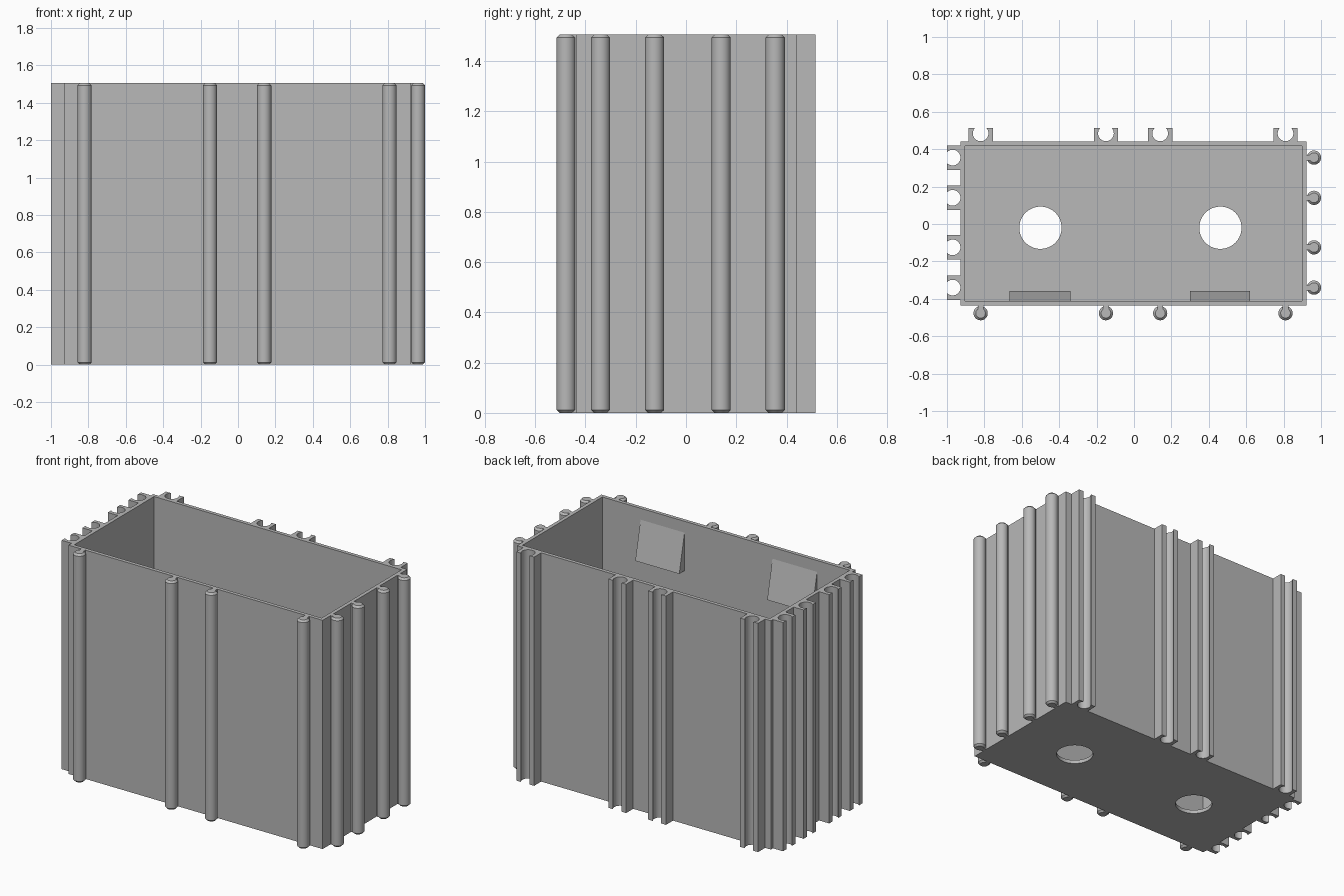
import bpy, bmesh, math
from mathutils import Matrix

old = bpy.data.objects.get("Cube")
if old:
    bpy.data.objects.remove(old, do_unlink=True)

HEIGHT = 1.505
LEFT, RIGHT, FRONT, BACK = -0.927, 0.922, -0.437, 0.4415   # outer wall faces
WALL = 0.024
COLUMNS = (-0.82, -0.15, 0.14, 0.81)     # x of joints on the long walls
ROWS = (-0.34, -0.125, 0.14, 0.355)      # y of joints on the short walls

grey = bpy.data.materials.new("plain grey")
grey.use_nodes = True
colour = (0.48, 0.48, 0.48, 1)
grey.diffuse_color = colour
grey.node_tree.nodes["Principled BSDF"].inputs["Base Color"].default_value = colour


def finish(name, bm, loc=(0, 0, 0), turn=0, smooth=False):
    bmesh.ops.recalc_face_normals(bm, faces=bm.faces[:])
    mesh = bpy.data.meshes.new(name)
    bm.to_mesh(mesh)
    bm.free()
    mesh.materials.append(grey)
    ob = bpy.data.objects.new(name, mesh)
    bpy.context.collection.objects.link(ob)
    ob.location = loc
    ob.rotation_euler.z = math.radians(turn)
    if smooth:
        bpy.ops.object.select_all(action='DESELECT')
        ob.select_set(True)
        bpy.context.view_layer.objects.active = ob
        bpy.ops.object.shade_smooth_by_angle(angle=math.radians(30))
    return ob


def add_box(bm, x0, x1, y0, y1, z0, z1):
    m = Matrix.Translation(((x0 + x1) / 2, (y0 + y1) / 2, (z0 + z1) / 2))
    m = m @ Matrix.Diagonal((x1 - x0, y1 - y0, z1 - z0, 1))
    bmesh.ops.create_cube(bm, size=1, matrix=m)


def extrude(bm, points, direction):
    face = bm.faces.new([bm.verts.new(p) for p in points])
    top = bmesh.ops.extrude_face_region(bm, geom=[face])
    verts = [v for v in top["geom"] if isinstance(v, bmesh.types.BMVert)]
    bmesh.ops.translate(bm, verts=verts, vec=direction)


def cut(target, cutter):
    cutter.hide_render = True
    mod = target.modifiers.new("cut", 'BOOLEAN')
    mod.operation, mod.solver, mod.object = 'DIFFERENCE', 'EXACT', cutter
    bpy.ops.object.select_all(action='DESELECT')
    target.select_set(True)
    bpy.context.view_layer.objects.active = target
    bpy.ops.object.modifier_apply(modifier=mod.name)
    bpy.data.objects.remove(cutter, do_unlink=True)


# Open box with two drain holes in its floor
bm = bmesh.new()
add_box(bm, LEFT, RIGHT, FRONT, BACK, 0, HEIGHT)
box = finish("box_shell", bm)
bm = bmesh.new()
add_box(bm, LEFT + WALL, RIGHT - WALL, FRONT + WALL, BACK - WALL, WALL, HEIGHT + 0.2)
cut(box, finish("cavity_cutter", bm))
for x in (-0.5, 0.462):
    bm = bmesh.new()
    bmesh.ops.create_cone(bm, cap_ends=True, segments=64, radius1=0.113,
                          radius2=0.113, depth=0.2)
    cut(box, finish("hole_cutter", bm, (x, -0.02, 0)))
bpy.ops.object.shade_smooth_by_angle(angle=math.radians(30))

# Wedge-shaped catches inside the front wall
for side, x0, x1 in (("right", -0.665, -0.34), ("left", 0.30, 0.62)):
    bm = bmesh.new()
    y = FRONT + WALL
    profile = [(x0, y - 0.005, 1.18), (x0, y + 0.055, 1.18),
               (x0, y, 1.43), (x0, y - 0.005, 1.43)]
    extrude(bm, profile, (x1 - x0, 0, 0))
    finish(side + "_wedge", bm)


def peg(name, loc, turn):
    """Round chamfered bar on a thin web; local +y points out of the wall."""
    radius, offset, bevel = 0.038, 0.04, 0.012
    bm = bmesh.new()
    m = Matrix.Translation((0, offset, HEIGHT / 2))
    made = bmesh.ops.create_cone(bm, cap_ends=True, segments=32, radius1=radius,
                                 radius2=radius, depth=HEIGHT, matrix=m)
    rims = [e for e in bm.edges
            if abs(e.verts[0].co.z - e.verts[1].co.z) < 0.001]
    bmesh.ops.bevel(bm, geom=rims, offset=bevel, segments=1, affect='EDGES')
    add_box(bm, -0.015, 0.015, -0.01, offset, 0, HEIGHT)
    finish(name, bm, loc, turn, True)


def rail(name, loc, turn):
    """Block with an open round slot; local +y points out of the wall."""
    half, depth, radius, centre = 0.065, 0.073, 0.042, 0.043
    start = math.asin((depth - centre) / radius)
    steps = 24
    sweep = math.pi + 2 * start
    arc = []
    for i in range(steps + 1):
        a = start - sweep * i / steps
        arc.append((radius * math.cos(a), centre + radius * math.sin(a), 0))
    outline = [(-half, depth, 0), (-half, -0.01, 0), (half, -0.01, 0), (half, depth, 0)]
    bm = bmesh.new()
    extrude(bm, outline + arc, (0, 0, HEIGHT))
    finish(name, bm, loc, turn, True)


# Pegs on the front and +x walls, matching rails on the back and -x walls
for i, x in enumerate(COLUMNS, 1):
    peg(f"front_peg_{i}", (x, FRONT, 0), 180)
    rail(f"back_rail_{i}", (x, BACK, 0), 0)
for i, y in enumerate(ROWS, 1):
    peg(f"left_peg_{i}", (RIGHT, y, 0), -90)
    rail(f"right_rail_{i}", (LEFT, y, 0), 90)
